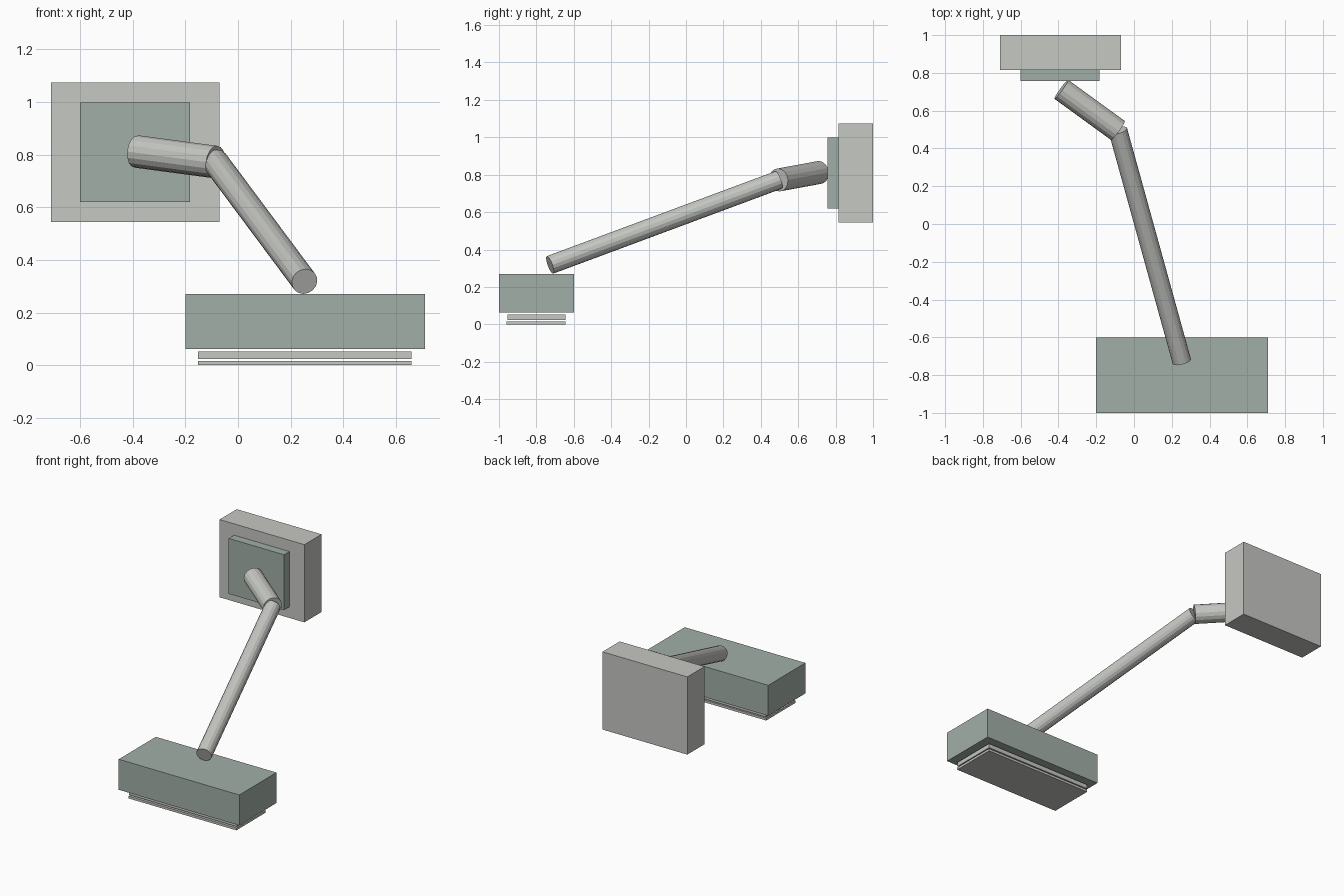
import bpy
from mathutils import Vector

if "Cube" in bpy.data.objects:
    bpy.data.objects.remove(bpy.data.objects["Cube"])


def material(name, rgb):
    mat = bpy.data.materials.new(name)
    mat.use_nodes = True
    mat.diffuse_color = (*rgb, 1)
    mat.node_tree.nodes["Principled BSDF"].inputs["Base Color"].default_value = (*rgb, 1)
    return mat


grey = material("warm_grey", (0.565, 0.578, 0.546))
green = material("grey_green", (0.362, 0.429, 0.392))


def finish(name, mat):
    obj = bpy.context.object
    obj.name = name
    obj.data.materials.append(mat)
    return obj


def box(name, low, high, mat):
    low, high = Vector(low), Vector(high)
    bpy.ops.mesh.primitive_cube_add(size=1, location=(low + high) / 2)
    bpy.context.object.scale = high - low
    bpy.ops.object.transform_apply(location=False, rotation=False, scale=True)
    finish(name, mat)


def rod(name, start, end, radius, mat):
    start, end = Vector(start), Vector(end)
    axis = end - start
    bpy.ops.mesh.primitive_cylinder_add(
        vertices=16, radius=radius, depth=axis.length, location=(start + end) / 2,
        rotation=axis.to_track_quat('Z', 'Y').to_euler())
    finish(name, mat)


# Wall mount
box("wall_block", (-0.71, 0.815, 0.545), (-0.07, 1.0, 1.075), grey)
box("mounting_plate", (-0.6, 0.757, 0.62), (-0.183, 0.815, 0.998), green)

# Jointed arm
elbow = (-0.085, 0.495, 0.772)
rod("upper_arm", (-0.385, 0.713, 0.812), elbow, 0.062, grey)
rod("lower_arm", elbow, (0.253, -0.727, 0.318), 0.05, grey)

# Head with two thin plates below
box("head_body", (-0.2, -1.0, 0.062), (0.71, -0.6, 0.27), green)
box("upper_base_plate", (-0.153, -0.955, 0.023), (0.66, -0.645, 0.052), grey)
box("lower_base_plate", (-0.153, -0.96, 0.0), (0.66, -0.645, 0.016), grey)
